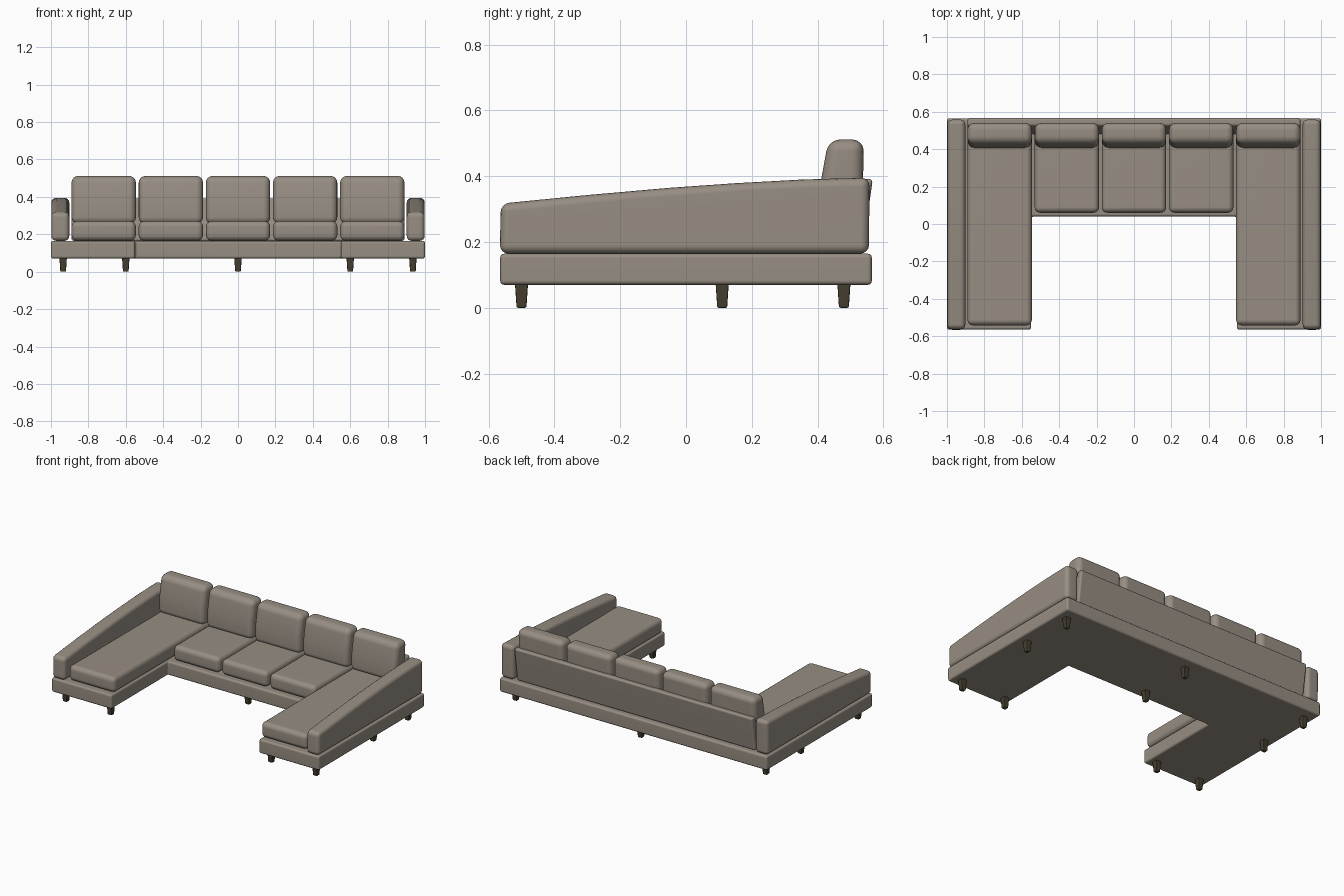
import bpy, bmesh
from mathutils import Vector

cube = bpy.data.objects.get("Cube")
if cube:
    bpy.data.objects.remove(cube, do_unlink=True)


def material(name, rgb):
    m = bpy.data.materials.new(name)
    m.use_nodes = True
    m.diffuse_color = (*rgb, 1)
    bsdf = m.node_tree.nodes["Principled BSDF"]
    bsdf.inputs["Base Color"].default_value = (*rgb, 1)
    bsdf.inputs["Roughness"].default_value = 0.8
    return m


fabric = material("warm grey fabric", (0.31, 0.27, 0.225))
wood = material("dark wood", (0.06, 0.05, 0.028))


def finish(name, bm, mat, radius, segments):
    """Round the sharp edges, smooth the faces and link the object."""
    bmesh.ops.recalc_face_normals(bm, faces=bm.faces)
    sharp = [e for e in bm.edges if e.calc_face_angle(0) > 0.5]
    bmesh.ops.bevel(bm, geom=sharp, offset=radius, segments=segments,
                    profile=0.5, affect='EDGES', clamp_overlap=True)
    for f in bm.faces:
        f.smooth = True
    mesh = bpy.data.meshes.new(name)
    bm.to_mesh(mesh)
    bm.free()
    mesh.materials.append(mat)
    ob = bpy.data.objects.new(name, mesh)
    bpy.context.collection.objects.link(ob)
    ob.modifiers.new("Normals", 'WEIGHTED_NORMAL')
    return ob


def prism(name, points, axis, start, end, radius, segments=4):
    """Extrude a flat outline along x (outline in y, z) or z (outline in x, y)."""
    bm = bmesh.new()
    place = (lambda a, b: (start, a, b)) if axis == 'x' else (lambda a, b: (a, b, start))
    face = bm.faces.new([bm.verts.new(place(a, b)) for a, b in points])
    out = bmesh.ops.extrude_face_region(bm, geom=[face])
    direction = Vector((1, 0, 0)) if axis == 'x' else Vector((0, 0, 1))
    verts = [v for v in out["geom"] if isinstance(v, bmesh.types.BMVert)]
    bmesh.ops.translate(bm, verts=verts, vec=direction * (end - start))
    return finish(name, bm, fabric, radius, segments)


def rectangle(a0, a1, b0, b1):
    return [(a0, b0), (a1, b0), (a1, b1), (a0, b1)]


# U-shaped plinth
plinth = [(-1, -0.565), (-0.55, -0.565), (-0.55, 0.04), (0.55, 0.04),
          (0.55, -0.565), (1, -0.565), (1, 0.565), (-1, 0.565)]
prism("plinth", plinth, 'z', 0.07, 0.165, 0.013, 3)

# Sloping arms with a gently curved top
arm = [(-0.566, 0.165), (0.556, 0.165), (0.558, 0.396), (0.35, 0.390),
       (0.15, 0.379), (-0.05, 0.365), (-0.3, 0.343), (-0.563, 0.317)]
for side, x in (("right", -0.998), ("left", 0.902)):
    prism(side + "_arm", arm, 'x', x, x + 0.096, 0.026)

# Leaning back panel
panel = [(0.48, 0.165), (0.535, 0.165), (0.568, 0.392), (0.525, 0.392)]
prism("back_panel", panel, 'x', -0.89, 0.89, 0.012, 3)

# Seat cushions, long chaise ones at both ends, and back cushions
back = [(0.407, 0.255), (0.535, 0.255), (0.541, 0.512), (0.433, 0.512), (0.409, 0.38)]
half = 0.172
for i in range(-2, 3):
    x = i * 0.359
    front = -0.542 if abs(i) == 2 else 0.06
    kind = "chaise" if abs(i) == 2 else "seat"
    prism(f"{kind}_cushion_{i + 3}", rectangle(x - half, x + half, front, 0.5),
          'z', 0.166, 0.27, 0.03)
    prism(f"back_cushion_{i + 3}", back, 'x', x - half, x + half, 0.036)

# Tapered legs
spots = [(0, 0.11), (0, 0.48)]
for s in (-1, 1):
    spots += [(s * 0.935, y) for y in (-0.5, 0.11, 0.48)] + [(s * 0.6, -0.5)]
for n, (x, y) in enumerate(spots):
    bm = bmesh.new()
    bmesh.ops.create_cube(bm, size=1)
    for v in bm.verts:
        width = 0.04 if v.co.z > 0 else 0.03
        v.co = (v.co.x * width, v.co.y * width, 0.075 if v.co.z > 0 else 0)
    leg = finish(f"leg_{n + 1}", bm, wood, 0.005, 2)
    leg.location = (x, y, 0)
